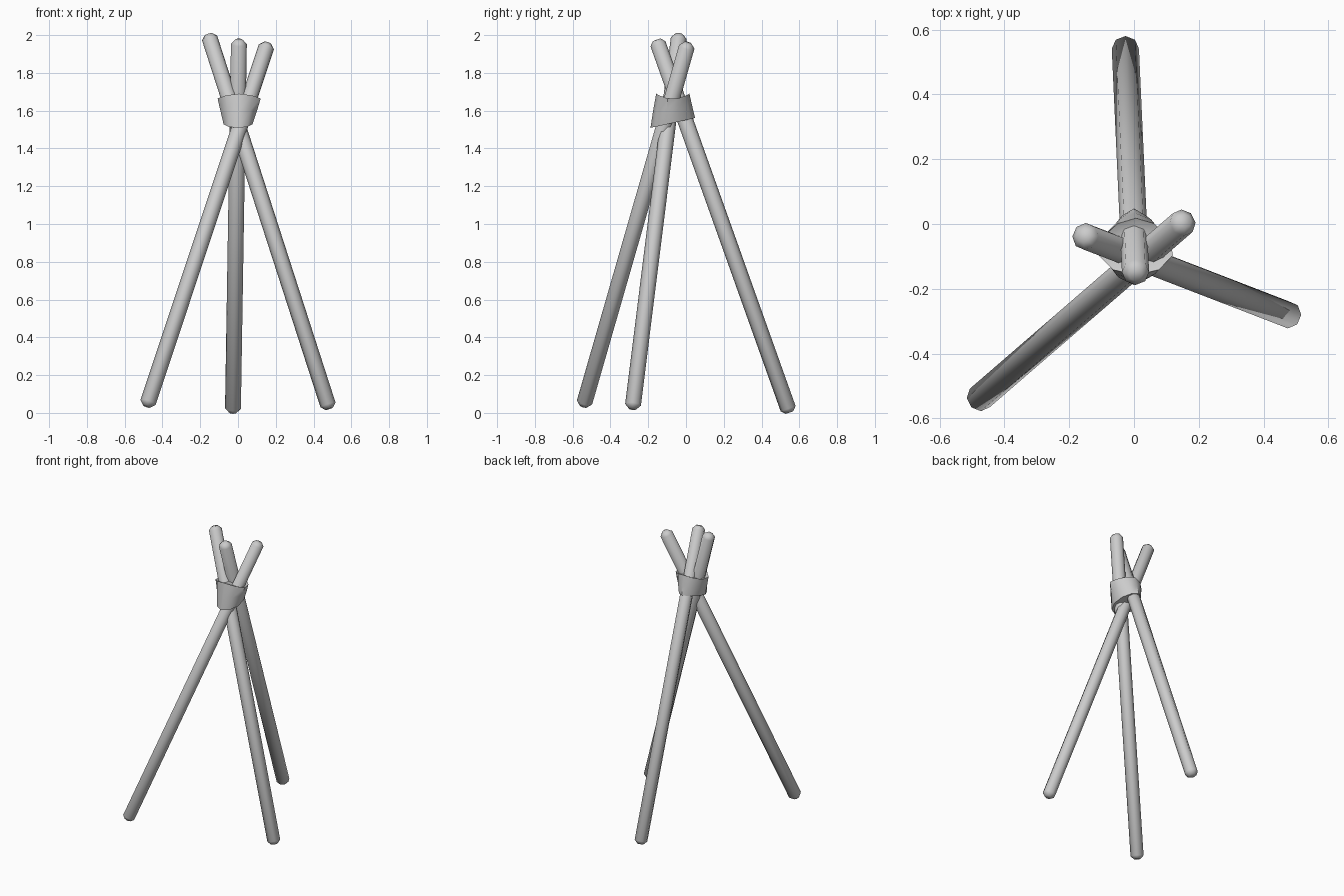
import bpy, bmesh, math
from mathutils import Vector

cube = bpy.data.objects.get("Cube")
if cube:
    bpy.data.objects.remove(cube, do_unlink=True)

grey = bpy.data.materials.new("plain grey")
grey.use_nodes = True
colour = (0.6, 0.6, 0.6, 1)
grey.diffuse_color = colour
grey.node_tree.nodes["Principled BSDF"].inputs["Base Color"].default_value = colour


def loft(name, rings, sharp_angle):
    """Skin a list of equal-length point rings and cap both ends."""
    bm = bmesh.new()
    loops = [[bm.verts.new(p) for p in ring] for ring in rings]
    n = len(loops[0])
    for a, b in zip(loops, loops[1:]):
        for i in range(n):
            j = (i + 1) % n
            bm.faces.new((a[i], a[j], b[j], b[i]))
    bm.faces.new(loops[0][::-1])
    bm.faces.new(loops[-1])
    bmesh.ops.recalc_face_normals(bm, faces=bm.faces)
    mesh = bpy.data.meshes.new(name)
    bm.to_mesh(mesh)
    bm.free()
    mesh.materials.append(grey)
    obj = bpy.data.objects.new(name, mesh)
    bpy.context.collection.objects.link(obj)
    bpy.ops.object.select_all(action="DESELECT")
    obj.select_set(True)
    bpy.context.view_layer.objects.active = obj
    bpy.ops.object.shade_smooth_by_angle(angle=math.radians(sharp_angle))


def pole(name, foot, tip, radius=0.042, sides=8):
    """Straight pole with chamfered ends."""
    foot, tip = Vector(foot), Vector(tip)
    axis = (tip - foot).normalized()
    u = axis.cross(Vector((0, 1, 0))).normalized()
    v = axis.cross(u)

    def ring(centre, r):
        return [centre + r * (math.cos(a) * u + math.sin(a) * v)
                for a in (math.tau * i / sides for i in range(sides))]

    chamfer = axis * 0.022
    loft(name, [ring(foot, radius * 0.5), ring(foot + chamfer, radius),
                ring(tip - chamfer, radius), ring(tip, radius * 0.5)], 80)


# Three crossing poles
pole("right_pole", (-0.483, -0.543, 0.035), (0.157, 0.01, 1.958))
pole("left_pole", (0.483, -0.283, 0.022), (-0.157, -0.036, 2.005))
pole("back_pole", (-0.027, 0.548, 0.002), (0.005, -0.156, 1.975))


# Lashing band: narrow and deep below, wide and shallow above
def band_ring(cx, rx, ry, height, sides=10):
    points = []
    for i in range(sides):
        a = math.tau * (i + 0.5) / sides
        c, s = math.cos(a), math.sin(a)
        taper = 1 - 0.25 * max(s, 0)
        points.append((cx + rx * c * taper, -0.07 + ry * s, height(c, s)))
    return points


loft("lashing_band", [
    band_ring(0.0, 0.08, 0.118, lambda c, s: 1.535 + 0.026 * s),
    band_ring(0.004, 0.104, 0.104, lambda c, s: 1.61 + 0.01 * s),
    band_ring(0.006, 0.12, 0.088, lambda c, s: 1.69 - 0.028 * c * c),
    band_ring(0.006, 0.085, 0.06, lambda c, s: 1.675 - 0.02 * c * c),
], 50)
